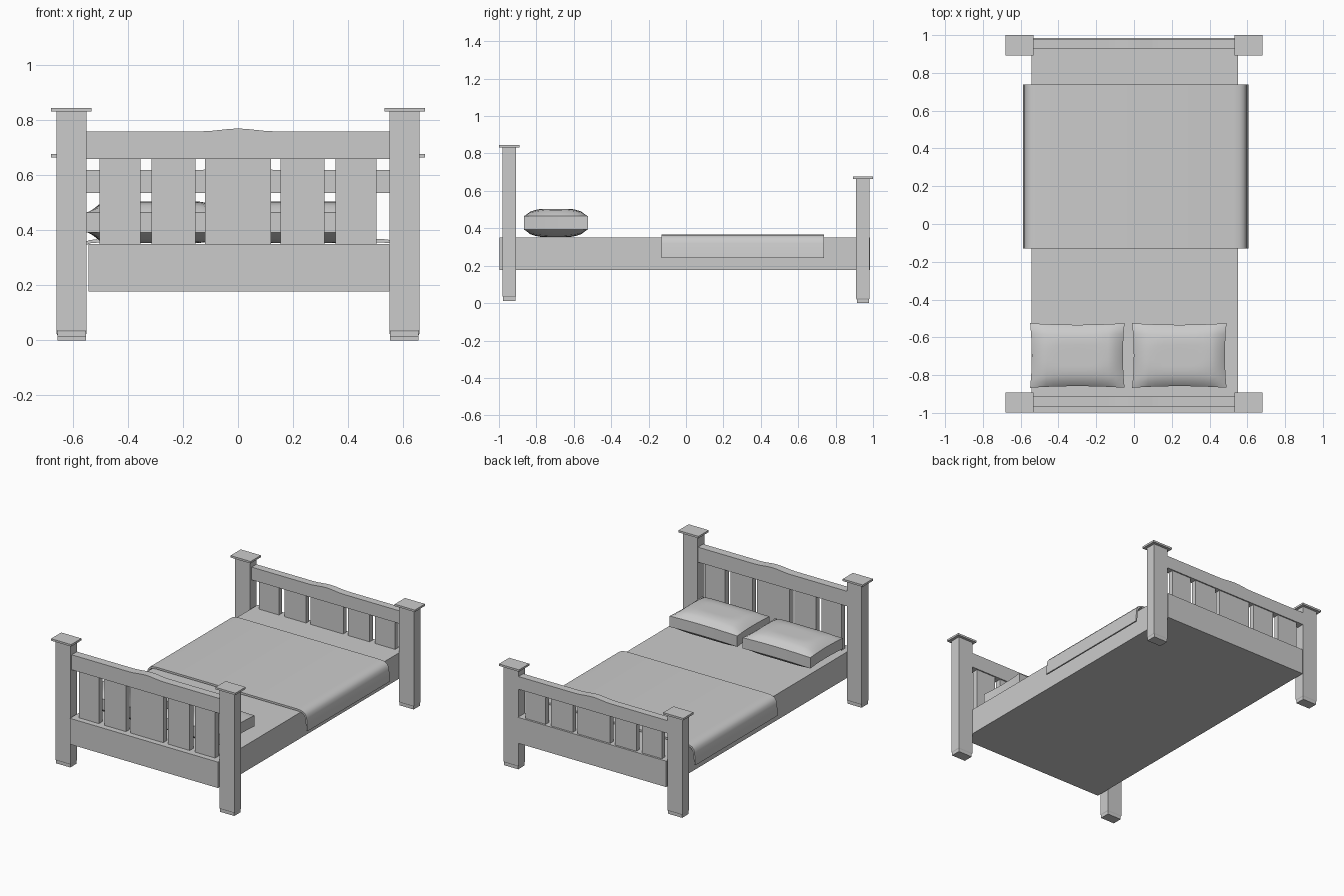
import bpy, bmesh, math

if "Cube" in bpy.data.objects:
    bpy.data.objects.remove(bpy.data.objects["Cube"])


def finish(name, bm, smooth=None):
    bmesh.ops.recalc_face_normals(bm, faces=bm.faces)
    me = bpy.data.meshes.new(name)
    bm.to_mesh(me)
    bm.free()
    ob = bpy.data.objects.new(name, me)
    bpy.context.collection.objects.link(ob)
    if smooth:
        bpy.context.view_layer.objects.active = ob
        ob.select_set(True)
        bpy.ops.object.shade_smooth_by_angle(angle=math.radians(smooth))
        ob.select_set(False)
    return ob


def box(name, x0, x1, y0, y1, z0, z1):
    bm = bmesh.new()
    bmesh.ops.create_cube(bm, size=1)
    for v in bm.verts:
        v.co = (x0 + (v.co.x + .5) * (x1 - x0),
                y0 + (v.co.y + .5) * (y1 - y0),
                z0 + (v.co.z + .5) * (z1 - z0))
    return finish(name, bm)


def extrude(name, pts, axis_y0, axis_y1, smooth=None):
    """Closed x-z profile extruded along y."""
    bm = bmesh.new()
    f = bm.faces.new([bm.verts.new((x, axis_y0, z)) for x, z in pts])
    r = bmesh.ops.extrude_face_region(bm, geom=[f])
    for v in r["geom"]:
        if isinstance(v, bmesh.types.BMVert):
            v.co.y = axis_y1
    return finish(name, bm, smooth)


# Bed base with the flat mattress top
box("bed_base", -0.543, 0.55, -0.997, 0.985, 0.177, 0.35)

SLATS = [(-0.503, -0.355), (-0.315, -0.155), (-0.12, 0.12), (0.155, 0.315), (0.355, 0.503)]


def board(name, yc, floor, cap_z, rail0, rail1, rail_y0, rail_y1):
    # Posts with tiny feet chamfer and square caps
    for s, side in ((-1, "left"), (1, "right")):
        a, b = sorted((s * 0.55, s * 0.66))
        bm = bmesh.new()
        loops = []
        for z, i in ((floor, .003), (floor + .02, .003), (floor + .026, 0), (cap_z, 0)):
            loops.append([bm.verts.new(p) for p in (
                (a + i, yc - .036 + i, z), (b - i, yc - .036 + i, z),
                (b - i, yc + .036 - i, z), (a + i, yc + .036 - i, z))])
        for lo, hi in zip(loops, loops[1:]):
            for k in range(4):
                bm.faces.new((lo[k], lo[(k + 1) % 4], hi[(k + 1) % 4], hi[k]))
        bm.faces.new(loops[0])
        bm.faces.new(loops[-1])
        finish(f"{name}_post_{side}", bm)
        a, b = sorted((s * 0.532, s * 0.68))
        box(f"{name}_cap_{side}", a, b, yc - .054, yc + .054, cap_z, cap_z + .013)
    # Top rail with a low raised arch in the middle
    pts = [(-0.55, rail0), (0.55, rail0), (0.55, rail1)]
    for i in range(9):
        x = 0.13 - 0.26 * i / 8
        pts.append((x, rail1 + 0.005 * (1 + math.cos(math.pi * x / 0.13))))
    pts.append((-0.55, rail1))
    extrude(f"{name}_rail", pts, rail_y0, rail_y1)
    # Slats
    for i, (a, b) in enumerate(SLATS):
        box(f"{name}_slat_{i + 1}", a, b, rail_y0 + .008, rail_y1 - .008, 0.34, rail0 + .01)


board("headboard", -0.945, 0.012, 0.832, 0.66, 0.76, -0.967, -0.912)
board("footboard", 0.946, 0.0, 0.664, 0.535, 0.62, 0.93, 0.98)

# Blanket: thin folded sheet with rounded shoulders hanging over both sides
half = [(0.605, 0.24), (0.598, 0.32), (0.592, 0.34), (0.58, 0.355), (0.56, 0.364), (0.53, 0.368)]
outer = [(x, z) for x, z in half] + [(-x + .018, z) for x, z in reversed(half)]
hi = [(0.595, 0.24), (0.588, 0.318), (0.58, 0.336), (0.57, 0.347), (0.555, 0.353), (0.53, 0.355)]
inner = [(-x + .018, z) for x, z in hi] + [(x, z) for x, z in reversed(hi)]
extrude("blanket", outer + inner, -0.13, 0.738, 35)


# Pillows: puffed boxes with concave sides
def pillow(name, xc):
    bm = bmesh.new()
    bmesh.ops.create_cube(bm, size=2)
    bmesh.ops.subdivide_edges(bm, edges=bm.edges[:], cuts=11, use_grid_fill=True)
    for v in bm.verts:
        u, w, t = v.co
        puff = math.sqrt(max(0, (1 - u ** 4) * (1 - w * w)))
        h = 0.036 + 0.039 * min(1, 1.15 * puff)
        v.co = (xc + 0.25 * u * (1 - 0.035 * (1 - w * w)),
                -0.696 + 0.171 * w * (1 - 0.05 * (1 - u * u)),
                0.429 + t * h)
    finish(name, bm, 40)


pillow("pillow_left", -0.30)
pillow("pillow_right", 0.24)
